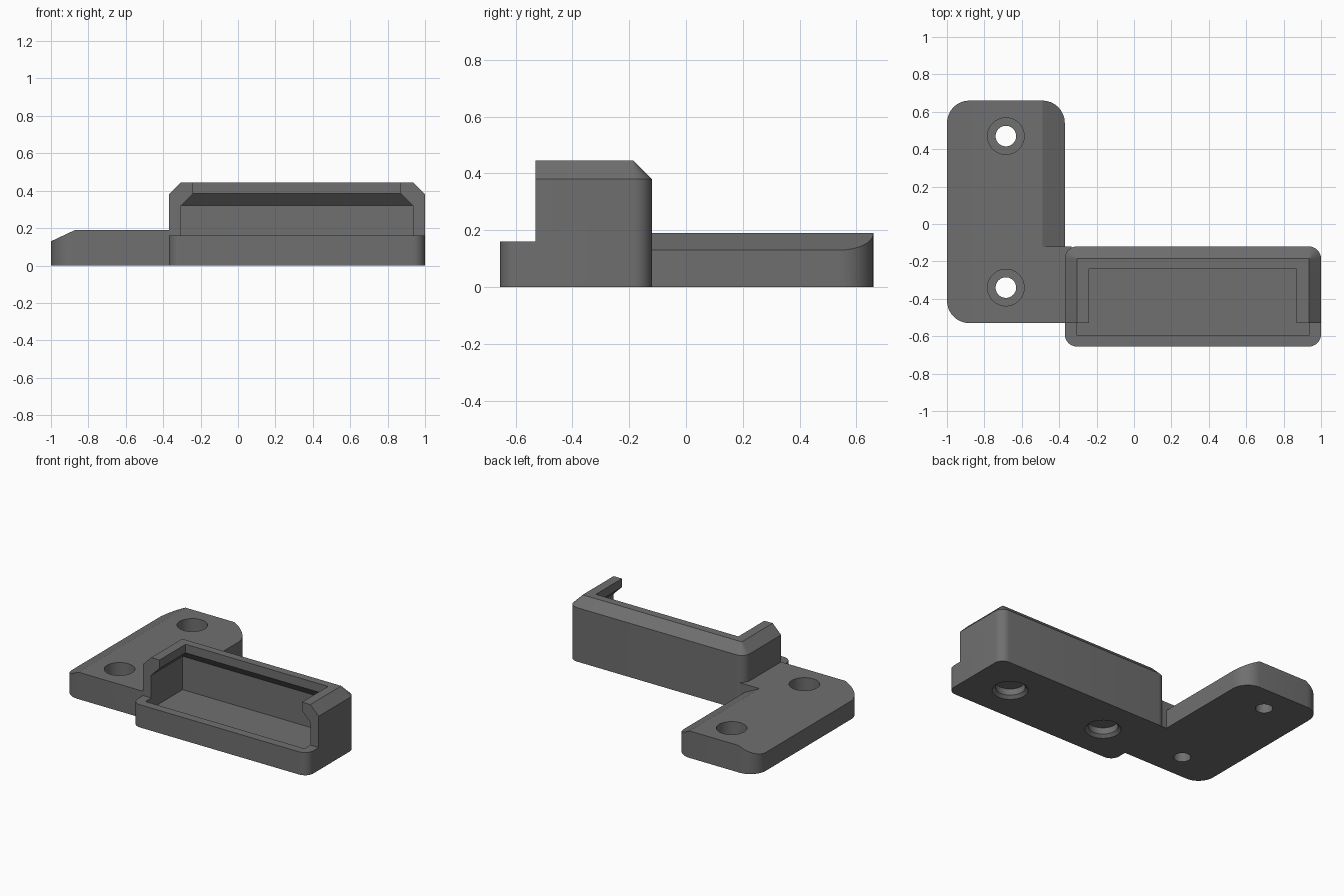
import bpy, bmesh, math
from mathutils import Vector

if "Cube" in bpy.data.objects:
    bpy.data.objects.remove(bpy.data.objects["Cube"])

SEG = 8
grey = bpy.data.materials.new("dark_grey_plastic")
grey.diffuse_color = (0.16, 0.16, 0.16, 1)
grey.use_nodes = True
grey.node_tree.nodes["Principled BSDF"].inputs["Base Color"].default_value = grey.diffuse_color


def fillet(corners):
    """Outline from (x, y, radius) corners listed counter-clockwise."""
    out = []
    n = len(corners)
    for i, (x, y, r) in enumerate(corners):
        p = Vector((x, y))
        if r == 0:
            out.append(p)
            continue
        a = (Vector(corners[i - 1][:2]) - p).normalized()
        b = (Vector(corners[(i + 1) % n][:2]) - p).normalized()
        centre = p + (a + b) * r
        for k in range(SEG + 1):
            t = k / SEG * math.pi / 2
            out.append(centre - b * r * math.cos(t) - a * r * math.sin(t))
    return out


def rect(x0, x1, y0, y1, r=0):
    return fillet([(x0, y0, r), (x1, y0, r), (x1, y1, r), (x0, y1, r)])


def circle(x, y, r, n=40):
    return [Vector((x + r * math.cos(2 * math.pi * k / n),
                    y + r * math.sin(2 * math.pi * k / n))) for k in range(n)]


def loft(name, rings, place=lambda p, h: (p[0], p[1], h)):
    """Closed solid through equal-length outlines given as (height, outline)."""
    bm = bmesh.new()
    loops = [[bm.verts.new(place(p, h)) for p in pts] for h, pts in rings]
    bm.faces.new(loops[0])
    bm.faces.new(loops[-1])
    for lo, hi in zip(loops, loops[1:]):
        for i in range(len(lo)):
            j = (i + 1) % len(lo)
            bm.faces.new((lo[i], lo[j], hi[j], hi[i]))
    bmesh.ops.recalc_face_normals(bm, faces=bm.faces)
    mesh = bpy.data.meshes.new(name)
    bm.to_mesh(mesh)
    bm.free()
    mesh.materials.append(grey)
    ob = bpy.data.objects.new(name, mesh)
    bpy.context.collection.objects.link(ob)
    return ob


def cut(target, cutter):
    cutter.hide_render = True
    bpy.context.view_layer.objects.active = target
    mod = target.modifiers.new("cut", 'BOOLEAN')
    mod.operation = 'DIFFERENCE'
    mod.solver = 'EXACT'
    mod.object = cutter
    bpy.ops.object.modifier_apply(modifier=mod.name)
    bpy.data.objects.remove(cutter)


def wedge(profile, y0, y1):
    return loft("wedge_cutter", [(y0, profile), (y1, profile)],
                lambda p, h: (p[0], h, p[1]))


# Mounting plate with a short tongue that meets the tray
outline = fillet([(-1, -.53, .12), (-.335, -.53, 0), (-.335, -.12, 0),
                  (-.37, -.12, 0), (-.37, .66, .12), (-1, .66, .12)])
plate = loft("mounting_plate", [(0, outline), (.19, outline)])

# Sloped long edges
cut(plate, wedge([(-1.02, .12), (-.85, .2), (-1.02, .2)], -.7, .8))
cut(plate, wedge([(-.35, .12), (-.35, .2), (-.51, .2)], -.12, .8))

# Counterbored screw holes
for y in (-.34, .47):
    cut(plate, loft("screw_cutter", [(-.1, circle(-.685, y, .055)),
                                     (.065, circle(-.685, y, .055)),
                                     (.0651, circle(-.685, y, .098)),
                                     (.3, circle(-.685, y, .098))]))

# Tray block with bevelled top
foot = rect(-.37, 1, -.655, -.12, .065)
tray = loft("tray", [(0, foot), (.38, foot),
                     (.445, rect(-.305, .935, -.59, -.185, .002))])

# Lowered front lip
cut(tray, loft("front_cutter", [(.16, rect(-.6, 1.2, -.9, -.53)),
                                (.6, rect(-.6, 1.2, -.9, -.53))]))

# Pocket with overhanging rim
wide = rect(-.305, .935, -.595, -.18)
narrow = rect(-.24, .87, -.595, -.24)
cut(tray, loft("pocket_cutter", [(.085, wide), (.32, wide),
                                 (.385, narrow), (.6, narrow)]))

# Blind round recesses underneath, with a chamfered rim
for x in (-.07, .70):
    cut(tray, loft("recess_cutter", [(-.02, circle(x, -.39, .135)),
                                     (.02, circle(x, -.39, .095)),
                                     (.065, circle(x, -.39, .095))]))

# Smooth rounded corners, crisp edges
for ob in (plate, tray):
    bpy.ops.object.select_all(action='DESELECT')
    ob.select_set(True)
    bpy.context.view_layer.objects.active = ob
    bpy.ops.object.shade_smooth_by_angle(angle=math.radians(20))
